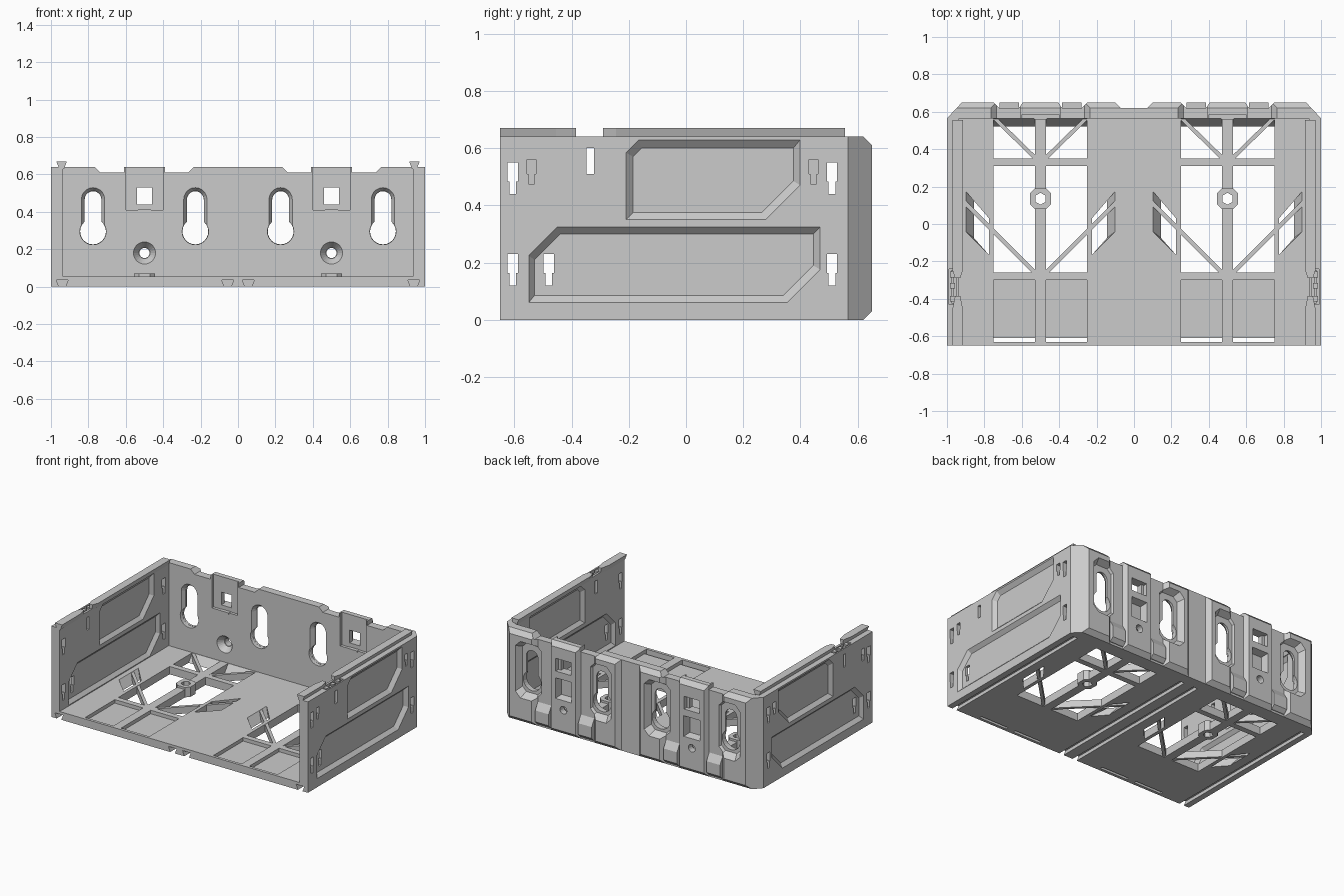
import bpy, bmesh, math

if "Cube" in bpy.data.objects:
    bpy.data.objects.remove(bpy.data.objects["Cube"])

PLACE = {'X': lambda u, v, a: (a, u, v), 'Y': lambda u, v, a: (u, a, v), 'Z': lambda u, v, a: (u, v, a)}


def prism(name, axis, pts, a, b, pts2=None):
    """Loft a flat profile along an axis, optionally to a second profile."""
    bm = bmesh.new()
    f = PLACE[axis]
    lo = [bm.verts.new(f(u, v, a)) for u, v in pts]
    hi = [bm.verts.new(f(u, v, b)) for u, v in (pts2 or pts)]
    n = len(lo)
    bm.faces.new(lo)
    bm.faces.new(hi[::-1])
    for i in range(n):
        bm.faces.new((lo[i], hi[i], hi[(i + 1) % n], lo[(i + 1) % n]))
    bmesh.ops.recalc_face_normals(bm, faces=bm.faces)
    me = bpy.data.meshes.new(name)
    bm.to_mesh(me)
    bm.free()
    ob = bpy.data.objects.new(name, me)
    bpy.context.scene.collection.objects.link(ob)
    return ob


def rect(u0, u1, v0, v1):
    return [(u0, v0), (u1, v0), (u1, v1), (u0, v1)]


def box(name, x0, x1, y0, y1, z0, z1):
    return prism(name, 'Z', rect(x0, x1, y0, y1), z0, z1)


def ngon(cx, cy, r, n, rot=0.0):
    return [(cx + r * math.cos(rot + 2 * math.pi * i / n), cy + r * math.sin(rot + 2 * math.pi * i / n)) for i in range(n)]


def keyhole(x, w, top, zc, r):
    """Slot with rounded top running into a larger circle below."""
    arc = [(x + w * math.cos(t), top - w + w * math.sin(t)) for t in [math.pi * i / 10 for i in range(11)]]
    t0 = math.acos(w / r)
    span = math.pi + 2 * t0
    return arc + [(x + r * math.cos(math.pi - t0 + span * i / 18), zc + r * math.sin(math.pi - t0 + span * i / 18))
                  for i in range(19)]


def cut(ob, *cutters):
    bpy.context.view_layer.objects.active = ob
    for c in cutters:
        c.hide_render = True
        m = ob.modifiers.new('cut', 'BOOLEAN')
        m.operation, m.solver, m.object = 'DIFFERENCE', 'EXACT', c
        bpy.ops.object.modifier_apply(modifier=m.name)
        bpy.data.objects.remove(c)


def groove(x):
    return prism('cutter', 'Y', [(x - .014, -.01), (x + .014, -.01), (x + .032, .036), (x - .032, .036)], -.7, .54)


def side_poly(s, c, pts):
    return [(c + s * u, v) for u, v in pts]


# Floor with windows, slanted openings and shallow front trays
T = .055
floor = box('floor', -.935, .935, -.65, .57, 0, T)
for c in (-.5, .5):
    for s in (-1, 1):
        P = lambda pts: side_poly(s, c, pts)
        cut(floor,
            prism('cutter', 'Z', P(rect(.03, .25, -.26, .31)), -.1, .1),
            prism('cutter', 'Z', P(rect(.03, .25, .35, .52)), -.001, T + .001, P(rect(.03, .25, .35, .564))),
            prism('cutter', 'Z', P([(.355, .13), (.275, .03), (.275, -.165), (.355, -.075)]), -.001, T + .001,
                  P([(.4, .175), (.275, .03), (.275, -.165), (.4, -.04)])),
            prism('cutter', 'Z', P(rect(.03, .25, -.62, -.3)), .03, .1),
            prism('cutter', 'Z', P(rect(.03, .25, -.63, -.61)), -.1, .1))
        # Diagonal struts across the windows
        prism('floor_strut_rear', 'Z', P([(.03, .34), (.03, .37), (.235, .57), (.255, .56)]), 0.005, T - .002)
        prism('floor_strut_front', 'Z', P([(.03, -.275), (.03, -.245), (.4, .125), (.4, .095)]), 0.005, T - .002)
    hexa = lambda: prism('cutter', 'Z', ngon(c, .135, .032, 6, math.pi / 6), -.1, .2)
    cut(floor, hexa())
    hub = prism('screw_boss', 'Z', [(c - .03, .08), (c + .03, .08), (c + .055, .105), (c + .055, .165),
                                    (c + .03, .19), (c - .03, .19), (c - .055, .165), (c - .055, .105)], 0, .07)
    cut(hub, hexa())
for x in (-.94, -.055, .055, .94):
    cut(floor, groove(x))

# Back wall: pad outline in plan, bevelled top and bottom edges
half = [(.07, .62), (.1, .65), (.25, .65), (.28, .62), (.385, .62), (.405, .65), (.595, .65),
        (.615, .62), (.72, .62), (.75, .65), (.92, .65), (1, .565)]
back = prism('back_wall', 'Z', half + [(-x, y) for x, y in half[::-1]], 0, .64)
cut(back,
    prism('cutter', 'X', [(.61, -.01), (.67, -.01), (.67, .05)], -1.1, 1.1),
    prism('cutter', 'X', [(.61, .65), (.67, .65), (.67, .59)], -1.1, 1.1))
for c in (-.5, .5):
    # Lowered top edges either side of the latch
    for s in (-1, 1):
        cut(back, prism('cutter', 'Y', side_poly(s, c, [(.11, .61), (.235, .61), (.28, .655), (.11, .655)]), .5, .7))
    # Latch recess, latch window, rear pocket and countersunk screw hole
    cut(back,
        prism('cutter', 'Y', rect(c - .1, c + .1, .41, .7), .56, .585),
        prism('cutter', 'Y', rect(c - .06, c + .06, .44, .53), .5, .7),
        prism('cutter', 'Y', rect(c - .05, c + .05, .26, .38), .6, .66, rect(c - .065, c + .065, .245, .395)),
        prism('cutter', 'Y', ngon(c, .18, .06, 24), .564, .605, ngon(c, .18, .03, 24)),
        prism('cutter', 'Y', ngon(c, .18, .027, 16), .5, .7))
    box('latch_sill', c - .035, c + .035, .56, .59, .4, .412)
    box('latch_inner_frame_left', c - .06, c - .04, .585, .62, .44, .53)
    box('latch_inner_frame_right', c + .04, c + .06, .585, .62, .44, .53)
    # Sloped feet at the bottom of the rear channels
    for s in (-1, 1):
        u0, u1 = sorted((c + s * .115, c + s * .22))
        prism('rear_foot', 'X', [(.6, .015), (.625, .015), (.65, .04), (.65, .12), (.62, .17), (.6, .17)], u0, u1)
# Keyhole hangers with bevelled front edge and hollow rear pocket
for x in (-.775, -.228, .228, .775):
    pocket = lambda w, z0, z1, k: [(x - w, z0 + k), (x - w + k, z0), (x + w - k, z0), (x + w, z0 + k),
                                   (x + w, z1 - k), (x + w - k, z1), (x - w + k, z1), (x - w, z1 - k)]
    cut(back,
        prism('cutter', 'Y', pocket(.075, .21, .55, .03), .605, .66, pocket(.105, .17, .58, .04)),
        prism('cutter', 'Y', keyhole(x, .063, .53, .295, .071), .564, .59, keyhole(x, .046, .512, .295, .07)),
        prism('cutter', 'Y', keyhole(x, .045, .51, .295, .069), .5, .7))

# Side walls with recessed panels and keyed slots, one per side
upper = [(-.21, .35), (.28, .35), (.4, .47), (.4, .63), (-.165, .63), (-.21, .585)]
upper_in = [(-.185, .375), (.265, .375), (.375, .485), (.375, .6), (-.155, .6), (-.185, .57)]
lower = [(-.55, .06), (.355, .06), (.47, .175), (.47, .325), (-.45, .325), (-.55, .225)]
lower_in = [(-.53, .085), (.34, .085), (.445, .19), (.445, .3), (-.44, .3), (-.53, .21)]


def keyed(y, z, h=.11, w=.018):
    m = z + h * .4
    return [(y - w * .65, z), (y + w * .65, z), (y + w * .65, m), (y + w, m), (y + w, z + h), (y - w, z + h), (y - w, m), (y - w * .65, m)]


RAIL = [(.93, .63), (.957, .63), (.971, .67), (.915, .67)]
THIN = [(.937, .63), (.95, .63), (.957, .67), (.929, .67)]
for s, side in ((-1, 'left'), (1, 'right')):
    wall = prism(side + '_wall', 'X', rect(-.65, .566, 0, .64), s * .935, s)
    for big, small in ((upper, upper_in), (lower, lower_in)):
        cut(wall,
            prism('cutter', 'X', big, s * 1.001, s * .976, small),
            prism('cutter', 'X', big, s * .934, s * .956, small))
    for y, z in ((-.605, .44), (-.605, .12), (.51, .44), (.51, .12), (-.48, .12)):
        cut(wall, prism('cutter', 'X', keyed(y, z), s * .9, s * 1.1))
    for y in (-.54, .445):
        cut(wall, prism('cutter', 'X', keyed(y, .475, .085, .016), s * .965, s * 1.1))
    cut(wall,
        prism('cutter', 'X', ngon(-.335, .555, .014, 4, math.pi / 4) and rect(-.348, -.322, .51, .6), s * .9, s * 1.1),
        box('cutter', *sorted((s * .95, s * .99)), -.43, -.24, .605, .7),
        groove(s * .94))
    # Stacking rail: two dovetail runs with narrowed lead-ins
    M = lambda pts: [(s * x, z) for x, z in pts]
    prism(side + '_rail_front', 'Y', M(RAIL), -.65, -.455)
    prism(side + '_rail_front_lead', 'Y', M(RAIL), -.455, -.385, M(THIN))
    prism(side + '_rail_rear_lead', 'Y', M(THIN), -.29, -.245, M(RAIL))
    prism(side + '_rail_rear', 'Y', M(RAIL), -.245, .556)
    # Spring clip set in the top edge
    x0, x1 = sorted((s * .957, s * .983))
    for y in (-.415, -.345, -.285):
        box(side + '_clip', x0, x1, y, y + .03, .6, .64)
    box(side + '_clip_bar', *sorted((s * .963, s * .976)), -.425, -.245, .6, .63)
